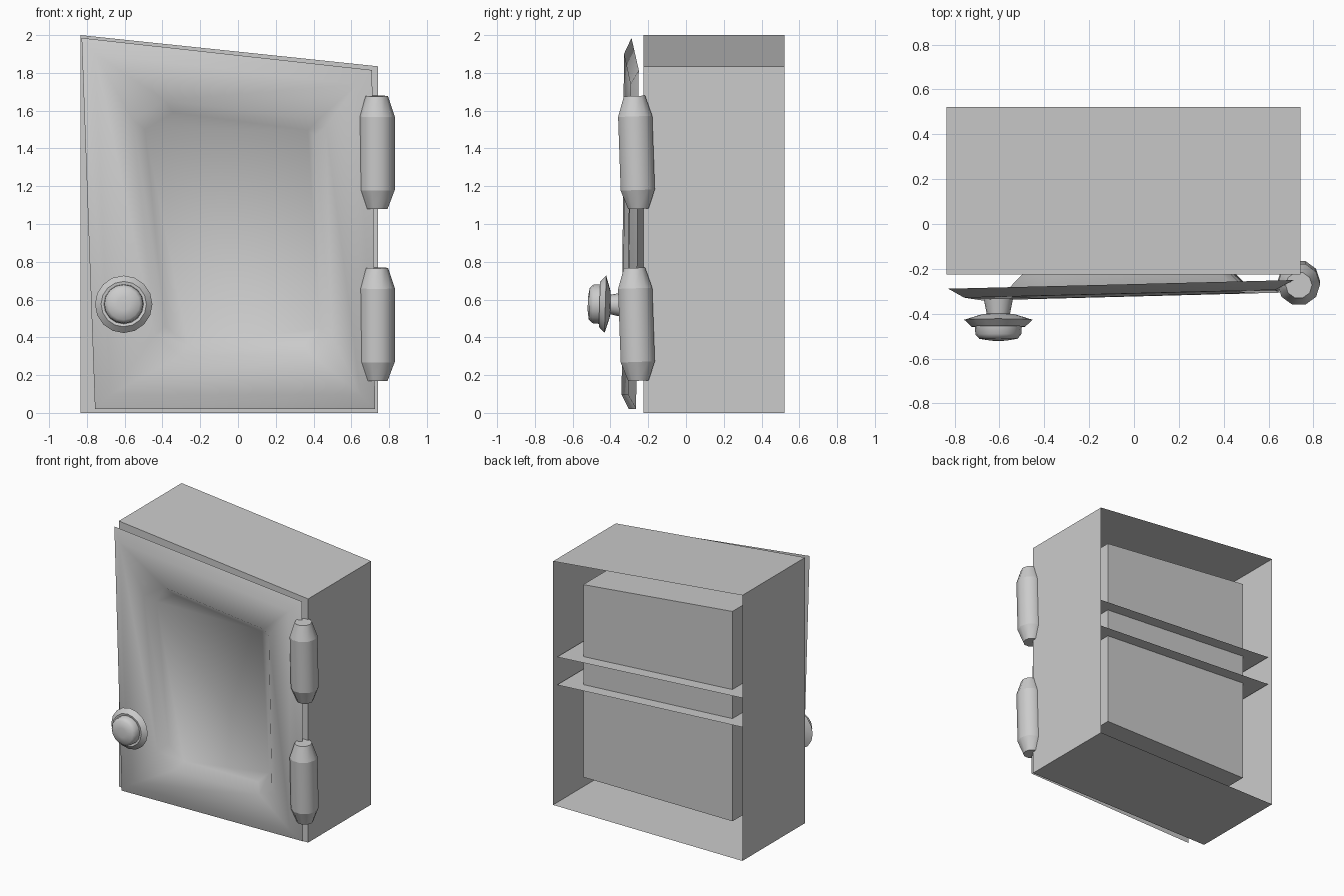
import bpy, bmesh, math
from mathutils import Vector

if "Cube" in bpy.data.objects:
    bpy.data.objects.remove(bpy.data.objects["Cube"])


def finish(name, bm, smooth=None, recalc=False):
    bmesh.ops.remove_doubles(bm, verts=bm.verts, dist=1e-5)
    if recalc:
        bmesh.ops.recalc_face_normals(bm, faces=bm.faces)
    me = bpy.data.meshes.new(name)
    bm.to_mesh(me)
    bm.free()
    ob = bpy.data.objects.new(name, me)
    bpy.context.collection.objects.link(ob)
    if smooth:
        bpy.ops.object.select_all(action='DESELECT')
        ob.select_set(True)
        bpy.context.view_layer.objects.active = ob
        bpy.ops.object.shade_smooth_by_angle(angle=math.radians(smooth))
    return ob


def loft(name, rings, caps=(-1,), smooth=None):
    """Skin rings (clockwise seen from the front) and cap the chosen ones."""
    bm = bmesh.new()
    vs = [[bm.verts.new(p) for p in r] for r in rings]
    for a, b in zip(vs, vs[1:]):
        for i in range(len(a)):
            j = (i + 1) % len(a)
            quad = (b[i], b[j], a[j], a[i])
            if len({v.co.to_tuple(5) for v in quad}) > 2:  # skip doubled corners
                bm.faces.new(quad)
    for c in caps:
        bm.faces.new(vs[c][::-1] if c else vs[c])
    return finish(name, bm, smooth)


def lathe(name, start, axis, profile, sides, smooth, crisp=False):
    """Turn (radius, distance) pairs around an axis; crisp keeps ring edges sharp."""
    bm = bmesh.new()
    q = Vector(axis).to_track_quat('Z', 'Y')
    rings = []
    for r, t in profile:
        rings.append([bm.verts.new(Vector(start) + q @ Vector((
            r * math.cos(2 * math.pi * k / sides),
            r * math.sin(2 * math.pi * k / sides), t))) for k in range(sides)])
    for a, b in zip(rings, rings[1:]):
        for i in range(sides):
            j = (i + 1) % sides
            bm.faces.new((a[i], a[j], b[j], b[i]))
    bm.faces.new(rings[0][::-1])
    bm.faces.new(rings[-1])
    ob = finish(name, bm, smooth, True)
    if crisp:
        for e in ob.data.edges:
            a, b = (ob.data.vertices[v].co.z for v in e.vertices)
            e.use_edge_sharp = abs(a - b) < 0.02
    return ob


# Cabinet body: open-backed shell with a sloping top and an inner compartment
def top(x):
    return 2.0 - 0.1048 * (x + 0.835)


def frame(x0, x1, z0, drop, y):
    return [(x0, y, top(x0) - drop), (x1, y, top(x1) - drop), (x1, y, z0), (x0, y, z0)]


outer = (-0.835, 0.742, 0.0, 0.0)
inner = (-0.667, 0.576, 0.207, 0.195)
loft("cabinet_body", [frame(*outer, 0.522), frame(*outer, -0.225),
                      frame(*inner, -0.225), frame(*inner, 0.40)])

# Shelf planes, leaning with the roof
for name, zl, zr in (("upper_shelf", 1.21, 1.105), ("lower_shelf", 0.99, 0.895)):
    loft(name, [[(-0.825, -0.2, zl), (0.73, -0.2, zr), (0.73, 0.49, zr), (-0.825, 0.49, zl)]])


# Door: slightly ajar slab with bevelled rim and a pressed-in panel
def door_ring(pts, back):
    return [(x, -0.316 + 0.026 * x + 0.008 * (z - 1) + back, z) for x, z in pts]


def doubled(pts):
    return [p for p in pts for _ in range(2)]


rim = doubled([(-0.828, 1.985), (0.71, 1.815), (0.725, 0.02), (-0.757, 0.02)])
face = doubled([(-0.757, 1.90), (0.63, 1.74), (0.65, 0.095), (-0.677, 0.095)])
recess = [(-0.556, 1.55), (-0.386, 1.655), (0.423, 1.55), (0.466, 1.517),
          (0.497, 0.403), (0.397, 0.302), (-0.307, 0.302), (-0.44, 0.414)]
panel = [(-0.492, 1.50), (-0.344, 1.59), (0.37, 1.496), (0.407, 1.464),
         (0.434, 0.451), (0.344, 0.361), (-0.265, 0.361), (-0.386, 0.46)]
loft("door", [door_ring(panel, 0.105), door_ring(recess, 0.042), door_ring(rim, 0.041),
              door_ring(face, 0), door_ring(recess, 0), door_ring(panel, 0.06)],
     caps=(0, -1), smooth=60)

# Hinge barrels, leaning slightly forward
for name, z in (("upper_hinge", 1.08), ("lower_hinge", 0.17)):
    lathe(name, (0.735, -0.252, z), (0, -0.035, 1),
          [(0.057, 0), (0.095, 0.10), (0.095, 0.49), (0.059, 0.598)], 10, 40, True)

# Door knob
lathe("door_knob", (-0.605, -0.325, 0.572), (0, -1, 0.03),
      [(0.067, 0), (0.052, 0.075), (0.075, 0.078), (0.152, 0.102), (0.12, 0.133),
       (0.105, 0.13), (0.102, 0.168), (0.085, 0.187), (0.035, 0.195)], 16, 40)
